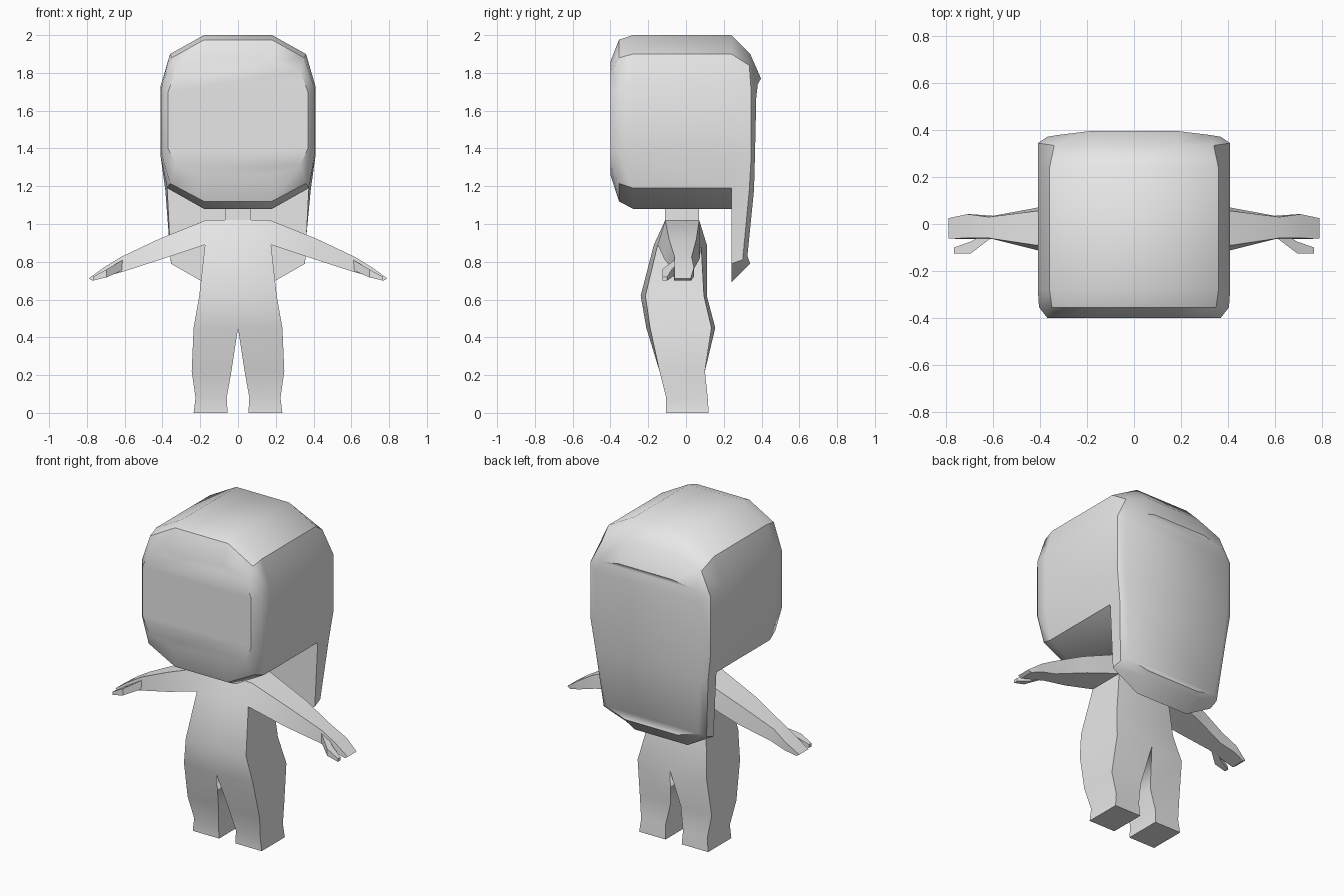
import bpy, bmesh, math

if "Cube" in bpy.data.objects:
    bpy.data.objects.remove(bpy.data.objects["Cube"])

grey = bpy.data.materials.new("plain grey")
grey.diffuse_color = (0.8, 0.8, 0.8, 1)
grey.use_nodes = True
grey.node_tree.nodes["Principled BSDF"].inputs["Base Color"].default_value = grey.diffuse_color


def loft(bm, rings, closed=True, skip=()):
    """Bridge equal-length rings of points; skip holds (row, side) gaps."""
    rows = [[bm.verts.new(p) for p in r] for r in rings]
    n = len(rows[0])
    for r in range(len(rows) - 1):
        for i in range(n if closed else n - 1):
            j = (i + 1) % n
            if (r, i) not in skip:
                bm.faces.new((rows[r][i], rows[r][j], rows[r + 1][j], rows[r + 1][i]))
    return rows


def finish(bm, name, angle):
    bmesh.ops.remove_doubles(bm, verts=bm.verts, dist=0.0005)
    bmesh.ops.recalc_face_normals(bm, faces=bm.faces)
    me = bpy.data.meshes.new(name)
    bm.to_mesh(me)
    bm.free()
    me.materials.append(grey)
    ob = bpy.data.objects.new(name, me)
    bpy.context.collection.objects.link(ob)
    bpy.ops.object.select_all(action='DESELECT')
    ob.select_set(True)
    bpy.context.view_layer.objects.active = ob
    bpy.ops.object.shade_smooth_by_angle(angle=math.radians(angle))
    return ob


def both_sides(half):
    """Right half of an outline (top to bottom) plus its mirror image."""
    return half + [(-x, y, z) for x, y, z in reversed(half)]


def strips(bm, row):
    """Close a mirrored outline with strips running across x."""
    n = len(row)
    for i in range(n // 2 - 1):
        bm.faces.new((row[i], row[i + 1], row[n - 2 - i], row[n - 1 - i]))


# Head: outlines from the face back to the hair line
outline = [(.18, 2.0), (.36, 1.90), (.41, 1.73), (.41, 1.36), (.375, 1.19), (.18, 1.08)]
near = [(.18, 1.975), (.35, 1.88), (.405, 1.72), (.405, 1.37), (.36, 1.215), (.18, 1.12)]
face = [(.18, 1.86), (.33, 1.81), (.37, 1.70), (.37, 1.40), (.33, 1.31), (.18, 1.26)]
bm = bmesh.new()
head = loft(bm, [both_sides([(x, y, z) for x, z in pts])
                 for y, pts in ((-.40, face), (-.355, near), (-.28, outline), (.24, outline))])
strips(bm, head[0])

# Long hair behind the head, sharing the head's rear outline
hair_front = [(x, .24, z) for x, z in outline[:5] + [(.355, .79), (.18, .69)]]
hair_side = [(.18, .34, 1.90), (.34, .335, 1.84), (.41, .345, 1.70), (.41, .345, 1.36),
             (.385, .335, 1.18), (.35, .30, .81), (.18, .315, .765)]
hair_back = [(.18, .397, 1.77), (.32, .38, 1.74), (.37, .372, 1.67), (.37, .365, 1.36),
             (.35, .36, 1.18), (.31, .325, .83), (.18, .34, .79)]
hair = loft(bm, [both_sides(h) for h in (hair_front, hair_side, hair_back)])
strips(bm, hair[2])
# inner side of the hanging hair
h, a = head[3], hair[0]
bm.faces.new((a[4], a[5], a[6], h[5]))
bm.faces.new((h[5], a[6], a[7], h[6]))
bm.faces.new((h[6], a[7], a[8], a[9]))
finish(bm, "head_and_hair", 40)

# Torso and leg, right half: z, inner x, outer x, then front and back y (inner, outer)
rows = [(1.02, 0, .17, -.11, -.11, .07, .07),
        (.89, 0, .175, -.17, -.15, .11, .08),
        (.62, 0, .205, -.24, -.215, .11, .095),
        (.45, 0, .235, -.21, -.19, .155, .135),
        (.22, .035, .245, -.14, -.14, .10, .10),
        (.08, .06, .225, -.105, -.105, .115, .115),
        (0, .055, .235, -.105, -.105, .12, .12)]
bm = bmesh.new()
body = loft(bm, [[(xi, fi, z), (xo, fo, z), (xo, bo, z), (xi, bi, z)]
                 for z, xi, xo, fi, fo, bi, bo in rows],
            skip={(0, 1), (0, 3), (1, 3), (2, 3)})
bm.faces.new(body[0])
bm.faces.new(body[-1])

# Arm and hand: upper and lower edges as (x, z, front y, back y)
arm = [((.17, 1.02, -.11, .07), (.175, .89, -.15, .08)),
       ((.42, .92, -.09, .055), (.40, .815, -.115, .072)),
       ((.62, .825, -.06, .03), (.60, .75, -.065, .035)),
       ((.71, .77, -.06, .042), (.70, .722, -.065, .042)),
       ((.79, .712, -.062, .025), (.77, .70, -.062, .027))]
limb = loft(bm, [[(t[0], t[2], t[1]), (t[0], t[3], t[1]), (b[0], b[3], b[1]), (b[0], b[2], b[1])]
                 for t, b in arm])
bm.faces.new(limb[-1])

# Thumb: x, front y, back y, bottom z, top z
thumb = loft(bm, [[(x, f, t), (x, b, t), (x, b, u), (x, f, u)] for x, f, b, u, t in
                  ((.61, -.06, -.02, .755, .81), (.695, -.125, -.075, .718, .76),
                   (.768, -.125, -.10, .70, .72))])
bm.faces.new(thumb[0])
bm.faces.new(thumb[-1])
body_ob = finish(bm, "body", 30)
mirror = body_ob.modifiers.new("mirror", 'MIRROR')
mirror.use_clip = True
# mirror first, then sharpen
if len(body_ob.modifiers) > 1:
    body_ob.modifiers.move(len(body_ob.modifiers) - 1, 0)

# Neck
bm = bmesh.new()
neck = loft(bm, [[(-.07, -.11, z), (.07, -.11, z), (.07, .07, z), (-.07, .07, z)]
                 for z in (1.0, 1.14)])
for end in neck:
    bm.faces.new(end)
finish(bm, "neck", 30)
